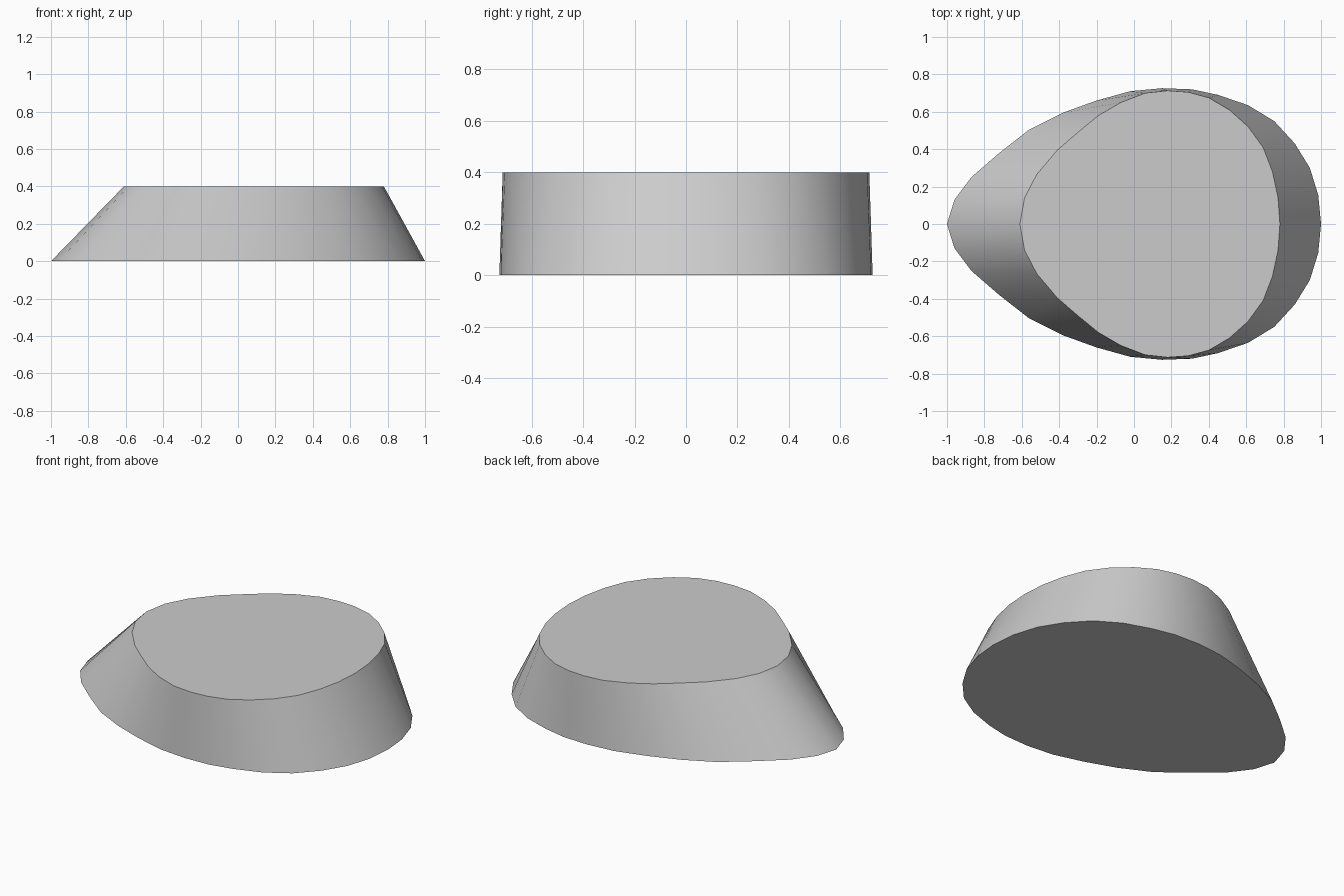
import bpy
import bmesh
import math

cube = bpy.data.objects.get("Cube")
if cube:
    bpy.data.objects.remove(cube, do_unlink=True)

HEIGHT = 0.4

# Half outlines (x, y) from the narrow end to the broad end
base_half = [(-1, 0), (-.96, .13), (-.87, .25), (-.72, .38), (-.56, .505),
             (-.38, .595), (-.2, .66), (-.02, .71), (.15, .726), (.31, .72),
             (.45, .69), (.61, .635), (.75, .55), (.86, .43), (.94, .3),
             (.985, .155), (1, 0)]
top_half = [(-.61, 0), (-.585, .14), (-.52, .265), (-.41, .395), (-.3, .49),
            (-.19, .58), (-.07, .65), (.06, .7), (.18, .713), (.29, .705),
            (.4, .675), (.51, .61), (.61, .52), (.69, .41), (.74, .28),
            (.77, .14), (.78, 0)]


def ring(bm, half, z):
    """Mirror a half outline across y and add it as a loop of vertices."""
    outline = half + [(x, -y) for x, y in reversed(half[1:-1])]
    return [bm.verts.new((x, y, z)) for x, y in outline]


# Light grey material
grey = bpy.data.materials.new("light_grey")
grey.use_nodes = True
colour = (0.6, 0.6, 0.6, 1)
grey.diffuse_color = colour
grey.node_tree.nodes["Principled BSDF"].inputs["Base Color"].default_value = colour

# Tapered egg-shaped block: two caps joined by a ring of side faces
bm = bmesh.new()
base = ring(bm, base_half, 0)
top = ring(bm, top_half, HEIGHT)
bm.faces.new(base)
bm.faces.new(top)
count = len(base)
for i in range(count):
    j = (i + 1) % count
    bm.faces.new((base[i], base[j], top[j], top[i]))
bmesh.ops.recalc_face_normals(bm, faces=bm.faces)

mesh = bpy.data.meshes.new("tapered_egg_block")
bm.to_mesh(mesh)
bm.free()
mesh.materials.append(grey)
block = bpy.data.objects.new("tapered_egg_block", mesh)
bpy.context.collection.objects.link(block)

# Smooth sides with crisp rims
bpy.ops.object.select_all(action="DESELECT")
block.select_set(True)
bpy.context.view_layer.objects.active = block
bpy.ops.object.shade_smooth_by_angle(angle=math.radians(40))
